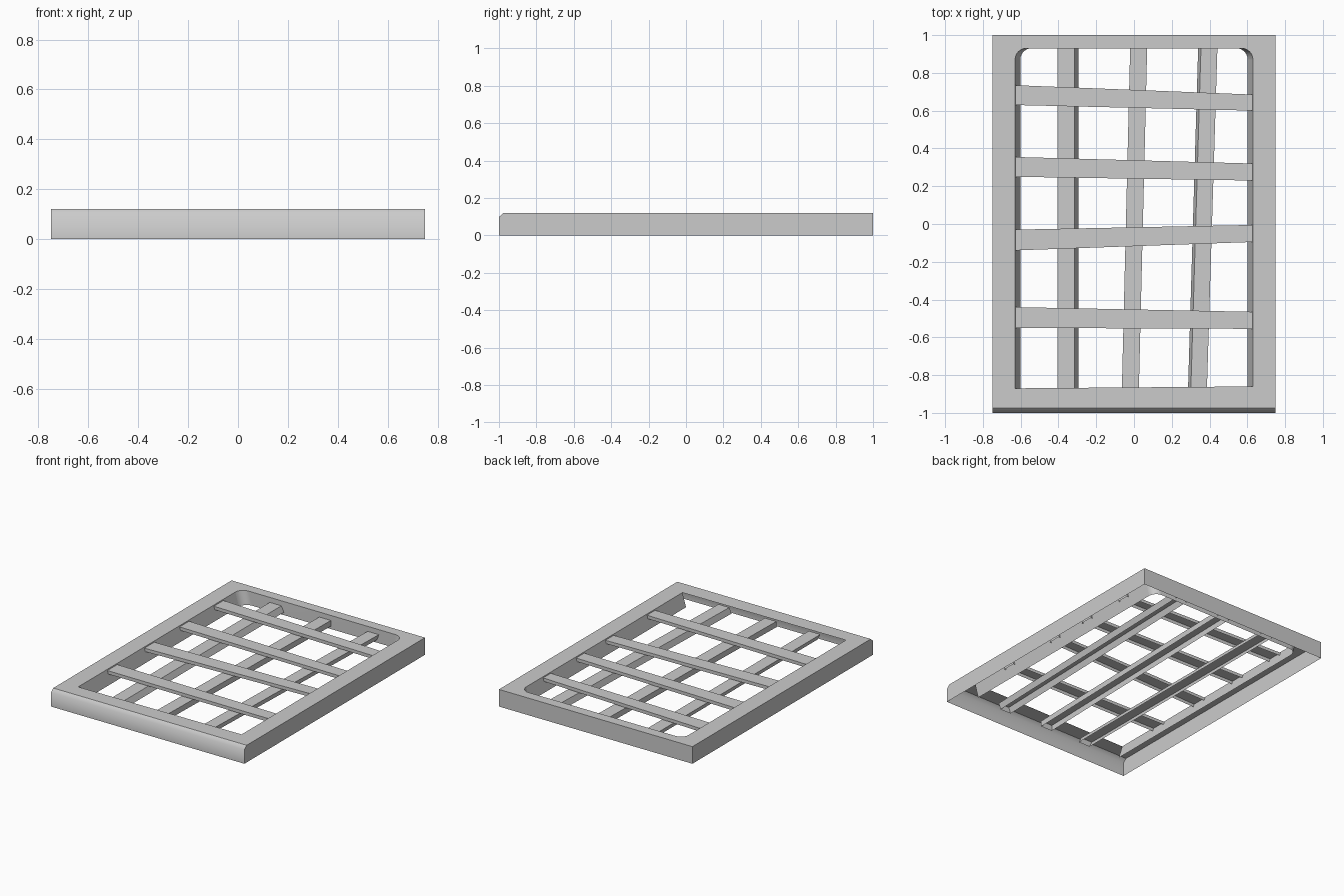
import bpy, bmesh
from math import sin, cos, pi

if "Cube" in bpy.data.objects:
    bpy.data.objects.remove(bpy.data.objects["Cube"])

TOP = 0.12


def make_object(name, bm):
    mesh = bpy.data.meshes.new(name)
    bm.to_mesh(mesh)
    bm.free()
    obj = bpy.data.objects.new(name, mesh)
    bpy.context.scene.collection.objects.link(obj)
    return obj


def loop_edges(bm, verts):
    return [bm.edges.new((a, verts[(i + 1) % len(verts)])) for i, a in enumerate(verts)]


def opening():
    # Square front corners, rounded back corners
    r, hx, hy = 0.06, 0.63, 0.93
    arc = [(hx - r + r * cos(i * pi / 12), hy - r + r * sin(i * pi / 12)) for i in range(7)]
    return [(hx, -0.86)] + arc + [(-x, y) for x, y in reversed(arc)] + [(-hx, -0.87)]


def frame():
    bm = bmesh.new()
    new = bm.verts.new
    # Top plate with the opening
    outer = [new((x, y, TOP)) for x, y in ((-.75, -.975), (.75, -.975), (.75, 1), (-.75, 1))]
    hole = [new((x, y, TOP)) for x, y in opening()]
    bmesh.ops.triangle_fill(bm, use_beauty=True, use_dissolve=False,
                            edges=loop_edges(bm, outer) + loop_edges(bm, hole))
    # Skirt, chamfered at the front and open below
    cl, cr = new((-.75, -1, TOP - .022)), new((.75, -1, TOP - .022))
    bl, br, kr, kl = [new((x, y, 0)) for x, y in ((-.75, -1), (.75, -1), (.75, 1), (-.75, 1))]
    fl, fr, tr, tl = outer
    front = [bm.faces.new((fl, cl, cr, fr)), bm.faces.new((cl, bl, br, cr))]
    bm.faces.new((fr, cr, br, kr, tr))
    bm.faces.new((tr, kr, kl, tl))
    bm.faces.new((tl, kl, bl, cl, fl))
    for e in bm.edges:
        e.smooth = False
    for f in front:
        f.smooth = True
    bm.edges.get((cl, cr)).smooth = True
    # Sloping inner lip on the two sides and the back
    low = [new((v.co.x * 0.955, v.co.y, 0.025)) for v in hole]
    for i in range(len(hole) - 1):
        bm.faces.new((hole[i], hole[i + 1], low[i + 1], low[i])).smooth = 1 <= i <= len(hole) - 3
    bmesh.ops.recalc_face_normals(bm, faces=bm.faces)
    make_object("frame", bm)


def channel(name, start, end, side, z_top, z_bottom, lean=0.0):
    # Open-bottomed slat: start/end are pairs of (x, y), lean shifts the lower edges
    bm = bmesh.new()
    a, b = start
    c, d = end
    top = [bm.verts.new((x, y, z_top)) for x, y in (a, b, d, c)]
    low = [bm.verts.new((x + lean * side[0], y + lean * side[1], z_bottom))
           for x, y in (a, b, d, c)]
    bm.faces.new(top)
    for i in range(4):
        j = (i + 1) % 4
        bm.faces.new((top[i], low[i], low[j], top[j]))
    bmesh.ops.recalc_face_normals(bm, faces=bm.faces)
    make_object(name, bm)


frame()

# Cross slats: left low/high y, right low/high y
cross = [(.63, .735, .6, .685), (.25, .355, .23, .32),
         (-.14, -.03, -.095, -.005), (-.55, -.44, -.555, -.465)]
for i, (l0, l1, r0, r1) in enumerate(cross):
    channel(f"cross_slat_{i + 1}", ((-.635, l0), (-.635, l1)), ((.635, r0), (.635, r1)),
            (0, 1), 0.113, 0.09)

# Long slats: front left/right x, back left/right x, sideways lean
long_slats = [(-.405, -.315, -.405, -.315, .02), (-.065, .025, -.02, .07, 0),
              (.30, .385, .355, .442, -.015)]
for i, (f0, f1, b0, b1, lean) in enumerate(long_slats):
    channel(f"long_slat_{i + 1}", ((f0, -.91), (f1, -.91)), ((b0, .945), (b1, .945)),
            (1, 0), 0.085, 0.045, lean)
